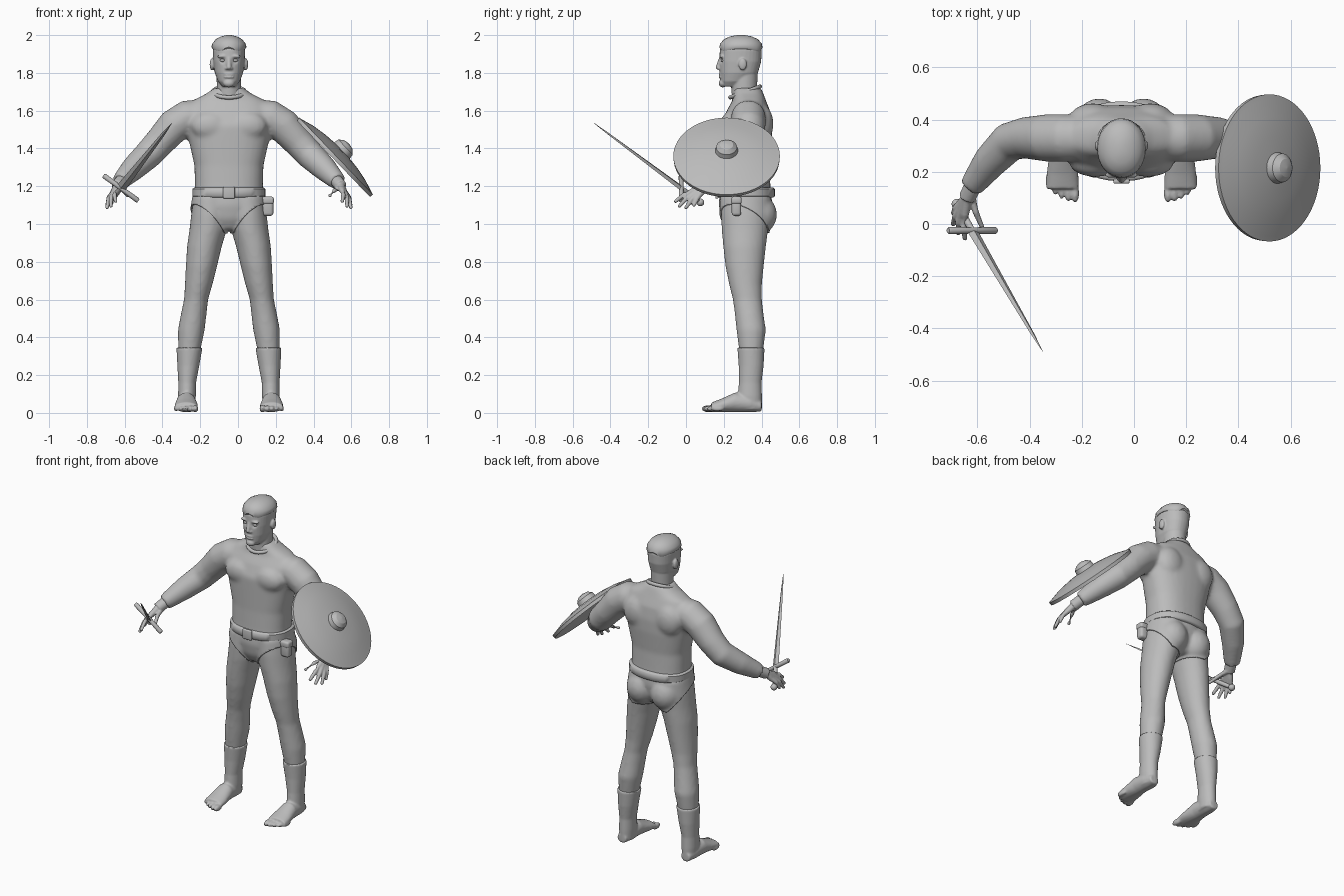
import bpy, bmesh, math
from mathutils import Vector, Matrix

cube = bpy.data.objects.get("Cube")
if cube:
    bpy.data.objects.remove(cube)

CX = -0.048                      # the body's own centre line
X, Y, Z = Vector((1, 0, 0)), Vector((0, 1, 0)), Vector((0, 0, 1))
SIDES = (-1, 1)

grey = bpy.data.materials.new("plain grey")
grey.use_nodes = True
grey.diffuse_color = (0.5, 0.5, 0.5, 1)
grey.node_tree.nodes["Principled BSDF"].inputs["Base Color"].default_value = (0.5, 0.5, 0.5, 1)


def at(s, r, y, z):
    """Point at distance r from the centre line, on side s."""
    return Vector((CX + s * r, y, z))


def loft(bm, rings, n=32, p=2.0):
    """Skin closed superellipse rings given as (centre, u axis, v axis)."""
    def sq(c):
        return math.copysign(abs(c) ** (2 / p), c)
    loops = []
    for c, u, v in rings:
        angles = [2 * math.pi * i / n for i in range(n)]
        loops.append([bm.verts.new(c + u * sq(math.cos(a)) + v * sq(math.sin(a))) for a in angles])
    for a, b in zip(loops, loops[1:]):
        for i in range(n):
            j = (i + 1) % n
            bm.faces.new((a[i], a[j], b[j], b[i]))
    bm.faces.new(loops[0][::-1])
    bm.faces.new(loops[-1])


def stack(bm, s, rows, p=2.0):
    """Horizontal rings: (z, r, y, half width, half depth)."""
    loft(bm, [(at(s, r, y, z), X * w, Y * d) for z, r, y, w, d in rows], p=p)


def tube(bm, pts, n=20):
    """Round tube through (point, radius) pairs, with rings across the path."""
    rings = []
    for i, (c, r) in enumerate(pts):
        t = (pts[min(i + 1, len(pts) - 1)][0] - pts[max(i - 1, 0)][0]).normalized()
        u = t.cross(Y if abs(t.y) < 0.9 else X).normalized()
        rings.append((c, u * r, t.cross(u) * r))
    loft(bm, rings, n)


def ball(bm, c, size):
    m = Matrix.Translation(c) @ Matrix.Diagonal((*size, 1))
    bmesh.ops.create_uvsphere(bm, u_segments=20, v_segments=12, radius=1, matrix=m)


def finish(name, bm, angle=35):
    bmesh.ops.recalc_face_normals(bm, faces=bm.faces)
    me = bpy.data.meshes.new(name)
    bm.to_mesh(me)
    bm.free()
    ob = bpy.data.objects.new(name, me)
    bpy.context.collection.objects.link(ob)
    me.materials.append(grey)
    bpy.ops.object.select_all(action='DESELECT')
    ob.select_set(True)
    bpy.context.view_layer.objects.active = ob
    bpy.ops.object.shade_smooth_by_angle(angle=math.radians(angle))
    return ob


def fuse(name, bm, voxel, smooth):
    """Melt overlapping volumes into one organic skin."""
    ob = finish(name, bm)
    m = ob.modifiers.new("melt", 'REMESH')
    m.mode, m.voxel_size, m.use_smooth_shade = 'VOXEL', voxel, True
    m = ob.modifiers.new("soften", 'SMOOTH')
    m.factor, m.iterations = 0.5, smooth
    dg = bpy.context.evaluated_depsgraph_get()
    me = bpy.data.meshes.new_from_object(ob.evaluated_get(dg))
    ob.modifiers.clear()
    ob.data = me
    me.materials.clear()
    me.materials.append(grey)
    return ob


# Shirt: torso, shoulders, chest and sleeves
bm = bmesh.new()
stack(bm, 1, [(1.12, 0, .315, .183, .138), (1.2, 0, .315, .18, .132), (1.31, 0, .315, .183, .128),
              (1.44, 0, .32, .212, .135), (1.52, 0, .32, .23, .136), (1.6, 0, .33, .23, .115),
              (1.655, 0, .335, .19, .088), (1.69, 0, .33, .12, .08), (1.72, 0, .325, .078, .072)], 2.4)
for s in SIDES:
    tube(bm, [(at(s, .12, .33, 1.575), .085), (at(s, .22, .33, 1.565), .092), (at(s, .29, .33, 1.52), .091),
              (at(s, .37, .33, 1.43), .08), (at(s, .43, .315, 1.365), .076), (at(s, .505, .238, 1.295), .066),
              (at(s, .575, .145, 1.225), .047)])
    ball(bm, at(s, .1, .235, 1.52), (.1, .055, .075))
    ball(bm, at(s, .11, .405, 1.53), (.09, .058, .1))
fuse("shirt", bm, .012, 6)

# Legs with pelvis and buttocks
bm = bmesh.new()
stack(bm, 1, [(1.2, 0, .315, .178, .125), (1.1, 0, .315, .185, .133), (1.03, 0, .315, .17, .12),
              (.975, 0, .315, .08, .09)])
for s in SIDES:
    stack(bm, s, [(1.15, .09, .315, .095, .125), (1.05, .1, .315, .1, .13), (.97, .11, .312, .099, .123),
                  (.88, .13, .31, .092, .113), (.78, .145, .31, .083, .102), (.68, .16, .315, .073, .087),
                  (.6, .174, .325, .064, .077), (.52, .187, .335, .068, .076), (.44, .199, .345, .071, .078),
                  (.34, .209, .345, .06, .065), (.24, .214, .345, .045, .05)])
    ball(bm, at(s, .085, .388, 1.05), (.085, .085, .095))
legs = fuse("legs", bm, .012, 5)

# Briefs: the pelvis skin trimmed by slanted planes and thickened
bm = bmesh.new()
bm.from_mesh(legs.data)
cuts = [(Vector((-s, .5, 1)), Vector((CX, .3, .9))) for s in SIDES] + [(Z, Vector((0, 0, .955))), (-Z, Vector((0, 0, 1.18)))]
for normal, point in cuts:
    bmesh.ops.bisect_plane(bm, geom=bm.verts[:] + bm.edges[:] + bm.faces[:], dist=1e-5,
                           plane_co=point, plane_no=normal, clear_inner=True)
briefs = finish("briefs", bm, 60)
shell = briefs.modifiers.new("cloth", 'SOLIDIFY')
shell.thickness, shell.offset = .009, 1

# Boots running into bare feet with toes
for s, side in zip(SIDES, ("right", "left")):
    bm = bmesh.new()
    stack(bm, s, [(.345, .209, .344, .069, .072), (.25, .215, .345, .058, .066), (.16, .221, .34, .047, .06),
                  (.09, .222, .338, .047, .064), (.02, .222, .34, .042, .062)])
    foot = [(.4, .035, .03, .028), (.34, .05, .045, .046), (.26, .056, .052, .052),
            (.19, .04, .061, .036), (.135, .03, .062, .025)]
    loft(bm, [(at(s, .226, y, z), X * w, Z * h) for y, z, w, h in foot])
    for i in range(5):
        size = .019 - .0015 * i
        ball(bm, at(s, .178 + .0255 * i, .118 + .003 * i * i, .022), (size * .85, .036, size))
    fuse(side + "_boot_and_foot", bm, .0065, 3)

# Hands: palm, four spread fingers and a thumb
fingers = [((.600, .035, 1.175), (.600, -.055, 1.12)), ((.612, .045, 1.165), (.625, -.035, 1.095)),
           ((.617, .062, 1.16), (.645, .0, 1.087)), ((.615, .082, 1.165), (.645, .042, 1.10)),
           ((.572, .105, 1.19), (.535, -.01, 1.15))]
for s, side in zip(SIDES, ("right", "left")):
    bm = bmesh.new()
    wrist, palm = at(s, .56, .165, 1.24), at(s, .592, .1, 1.2)
    tube(bm, [(wrist, .034), (palm, .033)])
    for knuckle, tip in fingers:
        a, b = at(s, *knuckle), at(s, *tip)
        mid = (a + b) / 2 + Vector((s * .006, 0, .008))
        tube(bm, [(palm, .022), (a, .0155), (mid, .0125), (b, .0095)], 12)
        ball(bm, b, (.0095,) * 3)
    fuse(side + "_hand", bm, .005, 2)

# Head: skull, neck, face and ears
bm = bmesh.new()
stack(bm, 1, [(1.64, 0, .315, .068, .07), (1.72, 0, .308, .064, .068), (1.8, 0, .31, .066, .07)])
stack(bm, 1, [(1.728, 0, .245, .035, .05), (1.755, 0, .26, .058, .076), (1.8, 0, .28, .075, .101),
              (1.86, 0, .287, .083, .111), (1.92, 0, .29, .086, .111), (1.96, 0, .29, .078, .099),
              (1.983, 0, .29, .052, .068), (1.99, 0, .29, .02, .03)], 2.2)
tube(bm, [(at(1, 0, .185, 1.88), .01), (at(1, 0, .176, 1.85), .012), (at(1, 0, .171, 1.83), .014)], 12)
ball(bm, at(1, 0, .171, 1.829), (.013, .015, .012))
ball(bm, at(1, 0, .195, 1.745), (.03, .022, .022))
for z in (1.792, 1.778):
    ball(bm, at(1, 0, .184, z), (.027, .011, .0065))
for s in SIDES:
    ball(bm, at(s, .012, .177, 1.824), (.009, .011, .008))
    ball(bm, at(s, .034, .188, 1.887), (.03, .013, .009))
    ball(bm, at(s, .09, .3, 1.845), (.012, .022, .032))
head = fuse("head", bm, .005, 3)
sockets = [at(s, .033, .182, 1.866) for s in SIDES]
for v in head.data.vertices:
    d = min((v.co - c).length for c in sockets)
    v.co.y += .012 * math.exp(-(d / .014) ** 2)

# Eyes
bm = bmesh.new()
for c in sockets:
    ball(bm, c + Y * .014, (.015, .012, .008))
finish("eyes", bm)

# Hair cap with a wavy lower edge
bm = bmesh.new()
stack(bm, 1, [(1.92, 0, .291, .087, .108), (1.928, 0, .291, .093, .114), (1.955, 0, .291, .088, .11),
              (1.978, 0, .291, .07, .09), (1.993, 0, .291, .042, .058), (2.0, 0, .291, .012, .02)], 2.1)
for v in bm.verts:
    if v.co.z < 1.94:
        v.co.z += .009 * math.cos((v.co.x - CX) * 65)
finish("hair", bm, 50)

# Shirt collar
bpy.ops.mesh.primitive_torus_add(major_segments=40, minor_segments=10, major_radius=.084, minor_radius=.011,
                                 location=(CX, .313, 1.699), rotation=(.35, 0, 0))
collar = bpy.context.object
collar.name = "collar"
collar.data.materials.append(grey)
bpy.ops.object.shade_smooth()

# Belt with rounded edges
bm = bmesh.new()
stack(bm, 1, [(1.14, 0, .317, .185, .145), (1.147, 0, .317, .194, .153),
              (1.185, 0, .317, .194, .153), (1.192, 0, .317, .185, .145)], 2.3)
finish("belt", bm, 50)


def box(name, c, size, bevel):
    bm = bmesh.new()
    bmesh.ops.create_cube(bm, size=1, matrix=Matrix.Translation(c) @ Matrix.Diagonal((*size, 1)))
    bmesh.ops.bevel(bm, geom=bm.edges[:], offset=bevel, segments=3, profile=.5, affect='EDGES')
    finish(name, bm)


box("buckle", at(1, 0, .164, 1.166), (.062, .018, .062), .006)
box("pouch", at(1, .206, .267, 1.093), (.058, .05, .1), .015)
box("pouch_flap", at(1, .206, .267, 1.125), (.064, .056, .04), .012)

# Shield: turned profile about a slanted axis
axis = Vector((.72, 0, .69)).normalized()
across = Y.cross(axis)
profile = [(.03, .004), (.02, .15), (-.01, .255), (-.014, .28), (.006, .282), (.011, .262), (.03, .2),
           (.044, .12), (.049, .06), (.075, .055), (.094, .035), (.101, .004)]
centre = Vector((.515, .215, 1.355))
bm = bmesh.new()
loft(bm, [(centre + axis * h, Y * r, across * r) for h, r in profile], 64)
finish("shield", bm, 30)

# Sword: diamond blade, crossguard, grip and pommel
guard = Vector((-.62, -.025, 1.19))
tip = Vector((-.35, -.488, 1.535))
aim = (tip - guard).normalized()
bar = Vector((.185, 0, -.135))
wide = (bar - aim * bar.dot(aim)).normalized()
thin = aim.cross(wide)
bm = bmesh.new()
loft(bm, [(guard, wide * .026, thin * .009), (guard.lerp(tip, .85), wide * .009, thin * .005),
          (tip, wide * .001, thin * .001)], 4)
finish("sword_blade", bm, 20)
bm = bmesh.new()
tube(bm, [(guard + bar * k, r) for k, r in ((-.5, .01), (-.47, .014), (0, .012), (.47, .014), (.5, .01))], 12)
tube(bm, [(guard, .012), (guard - aim * .07, .014), (guard - aim * .13, .011)], 12)
ball(bm, guard - aim * .14, (.02,) * 3)
finish("sword_hilt", bm, 50)
